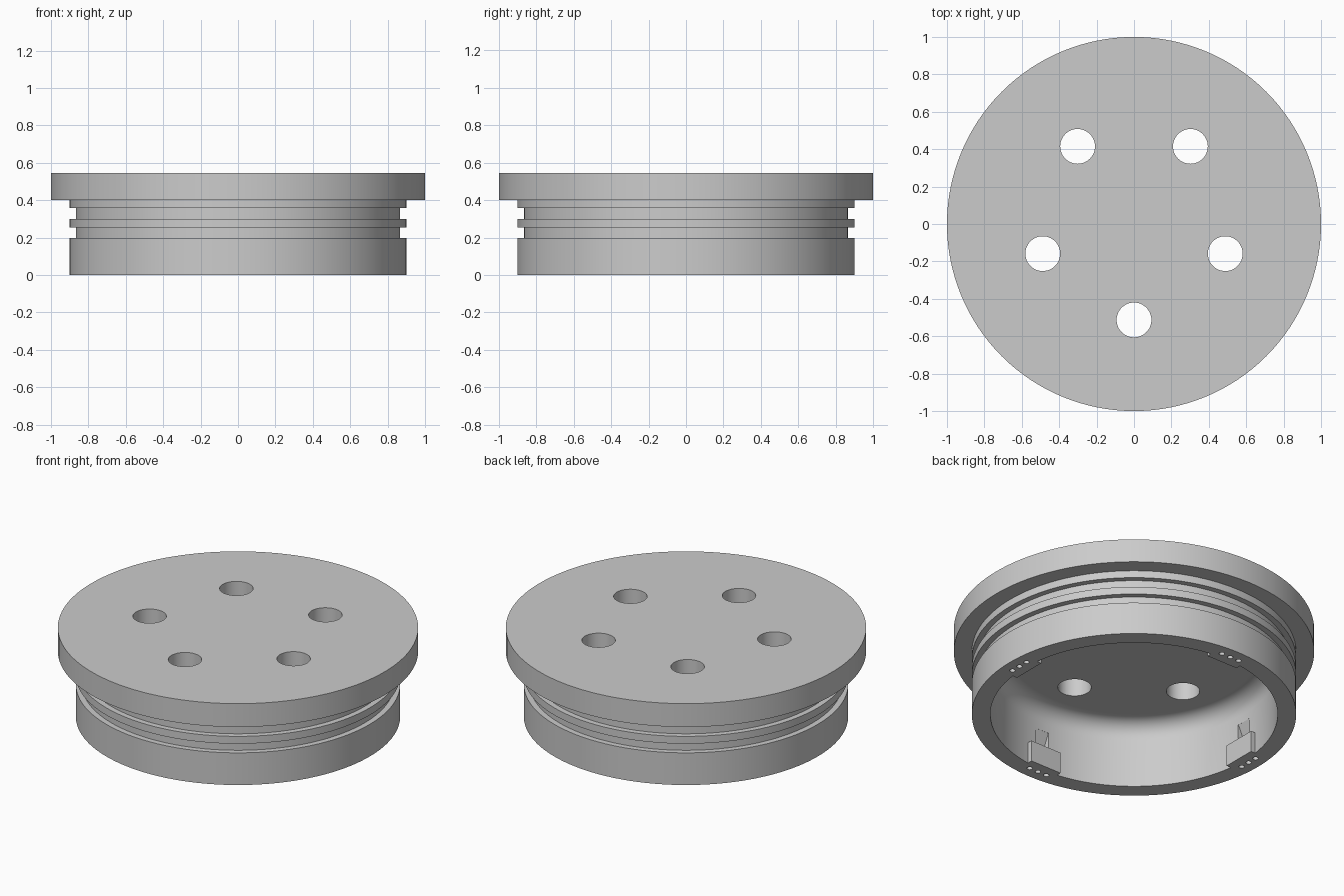
import bpy, bmesh, math
from mathutils import Matrix, Vector

if "Cube" in bpy.data.objects:
    bpy.data.objects.remove(bpy.data.objects["Cube"])

grey = bpy.data.materials.new("light_grey")
grey.diffuse_color = (0.6, 0.6, 0.6, 1)
grey.use_nodes = True
grey.node_tree.nodes["Principled BSDF"].inputs["Base Color"].default_value = grey.diffuse_color


def make_object(name, bm):
    bmesh.ops.recalc_face_normals(bm, faces=bm.faces)
    mesh = bpy.data.meshes.new(name)
    bm.to_mesh(mesh)
    bm.free()
    mesh.materials.append(grey)
    ob = bpy.data.objects.new(name, mesh)
    bpy.context.collection.objects.link(ob)
    return ob


def revolve(name, profile, steps=128):
    """Closed solid from an (r, z) outline whose two ends are capped discs."""
    bm = bmesh.new()
    rings = [[bm.verts.new((r * math.cos(2 * math.pi * i / steps),
                            r * math.sin(2 * math.pi * i / steps), z))
              for i in range(steps)] for r, z in profile]
    for a, b in zip(rings, rings[1:]):
        for i in range(steps):
            j = (i + 1) % steps
            bm.faces.new((a[i], a[j], b[j], b[i]))
    bm.faces.new(rings[0])
    bm.faces.new(rings[-1])
    return make_object(name, bm)


def add_cylinder(bm, x, y, z0, z1, r, seg):
    bmesh.ops.create_cone(bm, cap_ends=True, segments=seg, radius1=r, radius2=r,
                          depth=z1 - z0,
                          matrix=Matrix.Translation((x, y, (z0 + z1) / 2)))


def add_prism(bm, section, half_width, angle):
    """Extrude an (r, z) section sideways, then turn it around the z axis."""
    rot = Matrix.Rotation(angle, 3, 'Z')
    left, right = [[bm.verts.new(rot @ Vector((r, s, z))) for r, z in section]
                   for s in (-half_width, half_width)]
    bm.faces.new(left)
    bm.faces.new(right)
    n = len(section)
    for i in range(n):
        j = (i + 1) % n
        bm.faces.new((left[i], left[j], right[j], right[i]))


def combine(target, tool, operation):
    mod = target.modifiers.new(operation, 'BOOLEAN')
    mod.operation, mod.solver, mod.object = operation, 'EXACT', tool
    bpy.context.view_layer.objects.active = target
    bpy.ops.object.modifier_apply(modifier=mod.name)
    bpy.data.objects.remove(tool)


# Lid: hollow grooved plug with flange and rounded cavity ceiling
fillet = [(0.7 + 0.097 * math.cos(math.radians(a)), 0.3 + 0.1 * math.sin(math.radians(a)))
          for a in range(0, 91, 15)]
outline = [(0.69, 0.4)] + fillet[::-1] + [
    (0.797, 0), (0.9, 0), (0.9, 0.197), (0.866, 0.197), (0.866, 0.253),
    (0.9, 0.253), (0.9, 0.298), (0.866, 0.298), (0.866, 0.358), (0.9, 0.358),
    (0.9, 0.402), (1, 0.402), (1, 0.545)]
lid = revolve("vented_lid", outline)

quarters = [i * math.pi / 2 for i in range(4)]

# Four pads inside the rim
pads = bmesh.new()
for a in quarters:
    add_prism(pads, [(0.76, 0), (0.85, 0), (0.85, 0.13), (0.76, 0.13)], 0.105, a)
combine(lid, make_object("pads", pads), 'UNION')

# Wedge notches above the pads
notches = bmesh.new()
for a in quarters:
    add_prism(notches, [(0.775, 0.13), (0.853, 0.13), (0.797, 0.25), (0.775, 0.25)], 0.048, a)
combine(lid, make_object("notches", notches), 'DIFFERENCE')

# Five through holes, and three pin holes below each pad
holes = bmesh.new()
for i in range(5):
    a = math.radians(54 + 72 * i)
    add_cylinder(holes, 0.513 * math.cos(a), 0.513 * math.sin(a), 0.3, 0.7, 0.093, 48)
for a in quarters:
    for s in (-0.06, 0, 0.06):
        p = Matrix.Rotation(a, 3, 'Z') @ Vector((0.83, s, 0))
        add_cylinder(holes, p.x, p.y, -0.05, 0.1, 0.016, 16)
combine(lid, make_object("holes", holes), 'DIFFERENCE')

# Smooth curved walls, keep edges sharp
bpy.ops.object.select_all(action='DESELECT')
lid.select_set(True)
bpy.context.view_layer.objects.active = lid
bpy.ops.object.shade_smooth_by_angle(angle=math.radians(30))
